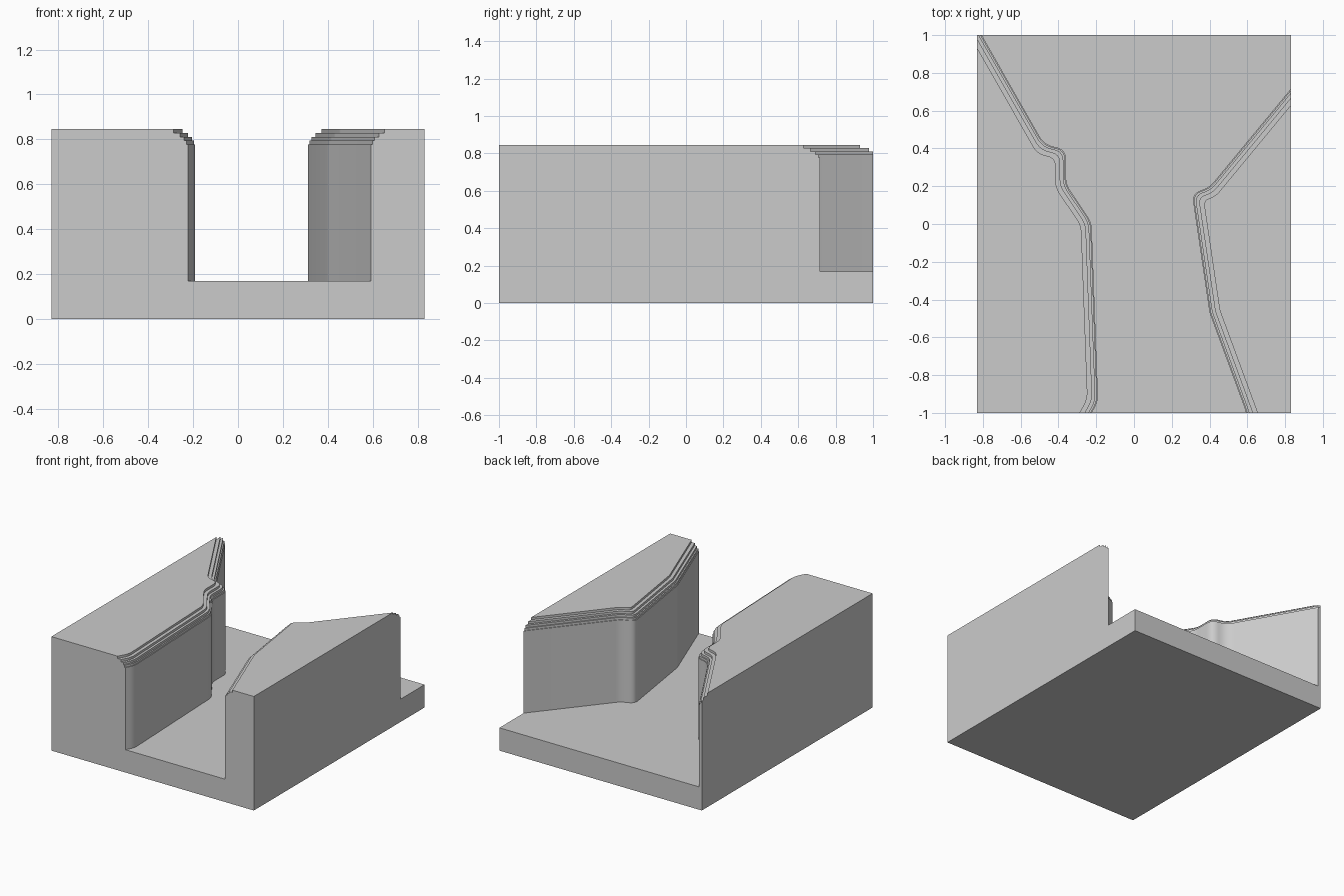
import bpy
import bmesh
from mathutils import Vector

WIDTH, DEPTH, HEIGHT = 1.66, 2.0, 0.845
LAYER = HEIGHT / 50
FLOOR = LAYER * 10
CORNER_RADIUS = 0.07

# Channel outline, counter-clockwise, running past the ends of the block
RIGHT_BANK = [(0.632, -1.1), (0.4, -0.47), (0.307, 0.16), (0.4, 0.195), (1.2, 1.163)]
LEFT_BANK = [(-0.92, 1.2), (-0.475, 0.42), (-0.36, 0.395), (-0.36, 0.21),
             (-0.225, 0.01), (-0.19, -0.94), (-0.28, -1.1)]
OUTLINE = [Vector(p) for p in RIGHT_BANK + LEFT_BANK]

# Widening of the channel at each step, lowest first
STEP_OFFSETS = [0, 0.005, 0.014, 0.031, 0.055]


def offset_outline(points, distance):
    """Move every side of a closed outline outward with mitred corners."""
    result = []
    for i, point in enumerate(points):
        before = (point - points[i - 1]).normalized()
        after = (points[(i + 1) % len(points)] - point).normalized()
        n1 = Vector((before.y, -before.x))
        n2 = Vector((after.y, -after.x))
        result.append(point + (n1 + n2) * distance / (1 + n1.dot(n2)))
    return result


def round_corners(points, radius, segments=6):
    """Replace every corner of a closed outline by a short curve."""
    result = []
    for i, point in enumerate(points):
        to_prev = points[i - 1] - point
        to_next = points[(i + 1) % len(points)] - point
        bend = (-to_prev).angle(to_next)
        cut = min(radius * bend, 0.45 * to_prev.length, 0.45 * to_next.length)
        start = point + to_prev.normalized() * cut
        end = point + to_next.normalized() * cut
        for s in range(segments + 1):
            t = s / segments
            result.append(start.lerp(point, t).lerp(point.lerp(end, t), t))
    return result


def make_prism(name, outline, bottom, top):
    """Extrude a flat outline into a solid."""
    bm = bmesh.new()
    face = bm.faces.new([bm.verts.new((p.x, p.y, bottom)) for p in outline])
    extruded = bmesh.ops.extrude_face_region(bm, geom=[face])["geom"]
    raised = [v for v in extruded if isinstance(v, bmesh.types.BMVert)]
    bmesh.ops.translate(bm, verts=raised, vec=(0, 0, top - bottom))
    bmesh.ops.recalc_face_normals(bm, faces=bm.faces)
    mesh = bpy.data.meshes.new(name)
    bm.to_mesh(mesh)
    bm.free()
    obj = bpy.data.objects.new(name, mesh)
    bpy.context.collection.objects.link(obj)
    return obj


def make_material(name, colour):
    mat = bpy.data.materials.new(name)
    mat.use_nodes = True
    mat.diffuse_color = colour
    mat.node_tree.nodes["Principled BSDF"].inputs["Base Color"].default_value = colour
    return mat


default_cube = bpy.data.objects.get("Cube")
if default_cube:
    bpy.data.objects.remove(default_cube, do_unlink=True)

# Solid block
x, y = WIDTH / 2, DEPTH / 2
corners = [Vector(c) for c in ((-x, -y), (x, -y), (x, y), (-x, y))]
block = make_prism("channel_block", corners, 0, HEIGHT)
block.data.materials.append(make_material("light grey", (0.6, 0.6, 0.6, 1)))
bpy.ops.object.select_all(action="DESELECT")
block.select_set(True)
bpy.context.view_layer.objects.active = block

# Channel with a stepped, rounded-over rim
for i, offset in enumerate(STEP_OFFSETS):
    bottom = HEIGHT - LAYER * (len(STEP_OFFSETS) - i) if i else FLOOR
    outline = round_corners(offset_outline(OUTLINE, offset), CORNER_RADIUS)
    cutter = make_prism("channel_cutter", outline, bottom, HEIGHT + 0.1 * (i + 1))
    cutter.hide_render = True
    cut = block.modifiers.new("channel_cut", "BOOLEAN")
    cut.operation = "DIFFERENCE"
    cut.solver = "EXACT"
    cut.object = cutter
    bpy.ops.object.modifier_apply(modifier=cut.name)
    bpy.data.objects.remove(cutter, do_unlink=True)

bpy.ops.object.shade_smooth_by_angle(angle=0.5)
